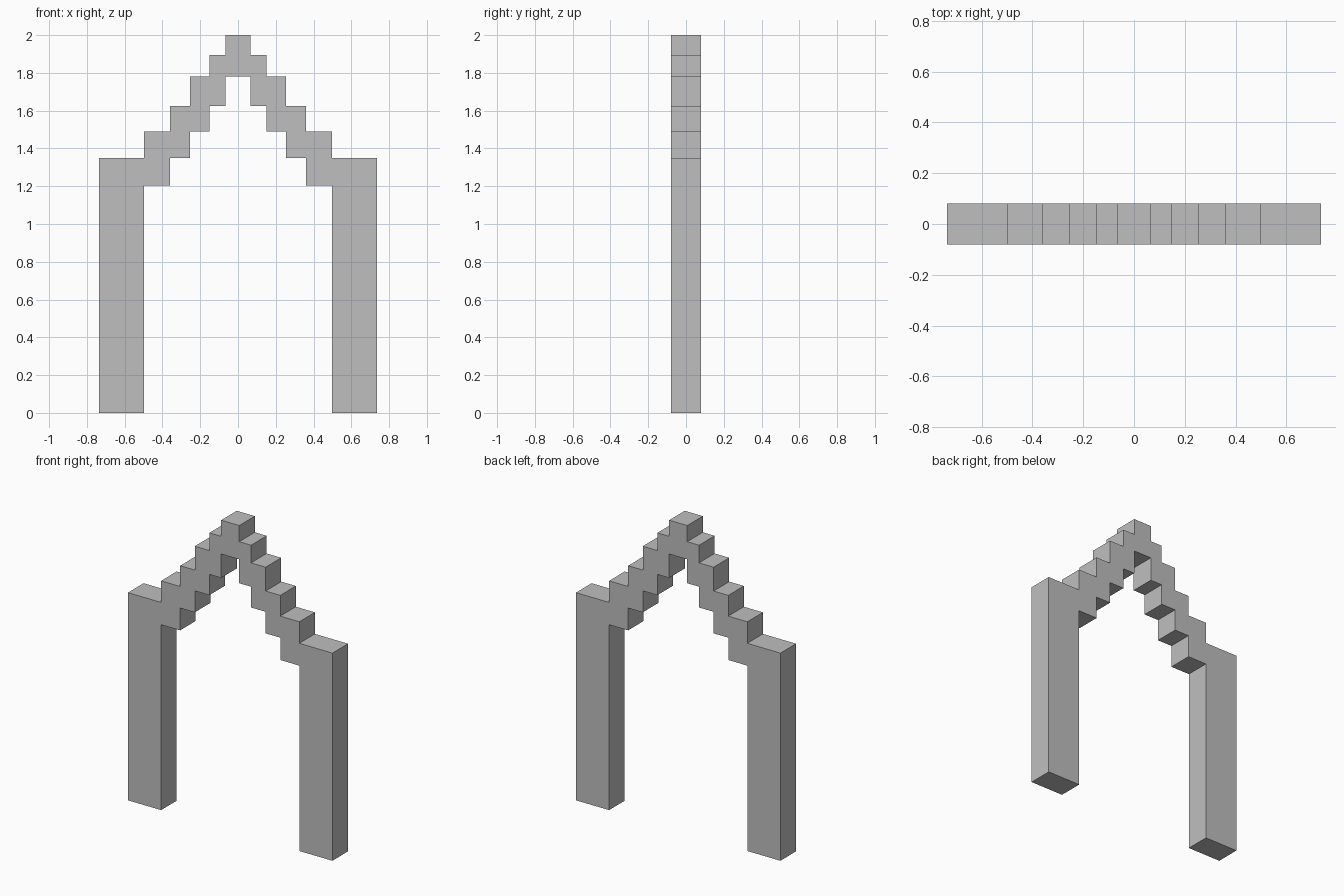
import bpy
import bmesh

cube = bpy.data.objects.get("Cube")
if cube:
    bpy.data.objects.remove(cube, do_unlink=True)

HALF_DEPTH = 0.08

# Columns of the stepped arch from the apex outwards: outer x, underside z, top z
COLUMNS = [
    (0.065, 1.78, 2.0),
    (0.15, 1.625, 1.895),
    (0.255, 1.49, 1.78),
    (0.36, 1.35, 1.625),
    (0.497, 1.205, 1.49),
    (0.735, 0.0, 1.35),
]

# Plain stone
stone = bpy.data.materials.new("grey_stone")
stone.use_nodes = True
colour = (0.52, 0.52, 0.52, 1.0)
stone.diffuse_color = colour
stone.node_tree.nodes["Principled BSDF"].inputs["Base Color"].default_value = colour


def stair(level):
    """Stepped line from the apex to the outer edge, along undersides or tops."""
    points = []
    x_inner = 0.0
    for column in COLUMNS:
        points += [(x_inner, column[level]), (column[0], column[level])]
        x_inner = column[0]
    return points[1:]


# Closed outline: right side down the top steps, back up the underside, then mirrored
right_top, right_under = stair(2), stair(1)
left_top = [(-x, z) for x, z in right_top]
left_under = [(-x, z) for x, z in right_under]
outline = right_top + right_under[::-1] + left_under + left_top[::-1]

# Extrude the outline through the wall thickness
bm = bmesh.new()
face = bm.faces.new([bm.verts.new((x, -HALF_DEPTH, z)) for x, z in outline])
result = bmesh.ops.extrude_face_region(bm, geom=[face], use_keep_orig=True)
moved = [v for v in result["geom"] if isinstance(v, bmesh.types.BMVert)]
bmesh.ops.translate(bm, verts=moved, vec=(0, 2 * HALF_DEPTH, 0))
bmesh.ops.recalc_face_normals(bm, faces=bm.faces)

mesh = bpy.data.meshes.new("stepped_arch")
bm.to_mesh(mesh)
bm.free()
mesh.materials.append(stone)
arch = bpy.data.objects.new("stepped_arch", mesh)
bpy.context.collection.objects.link(arch)
